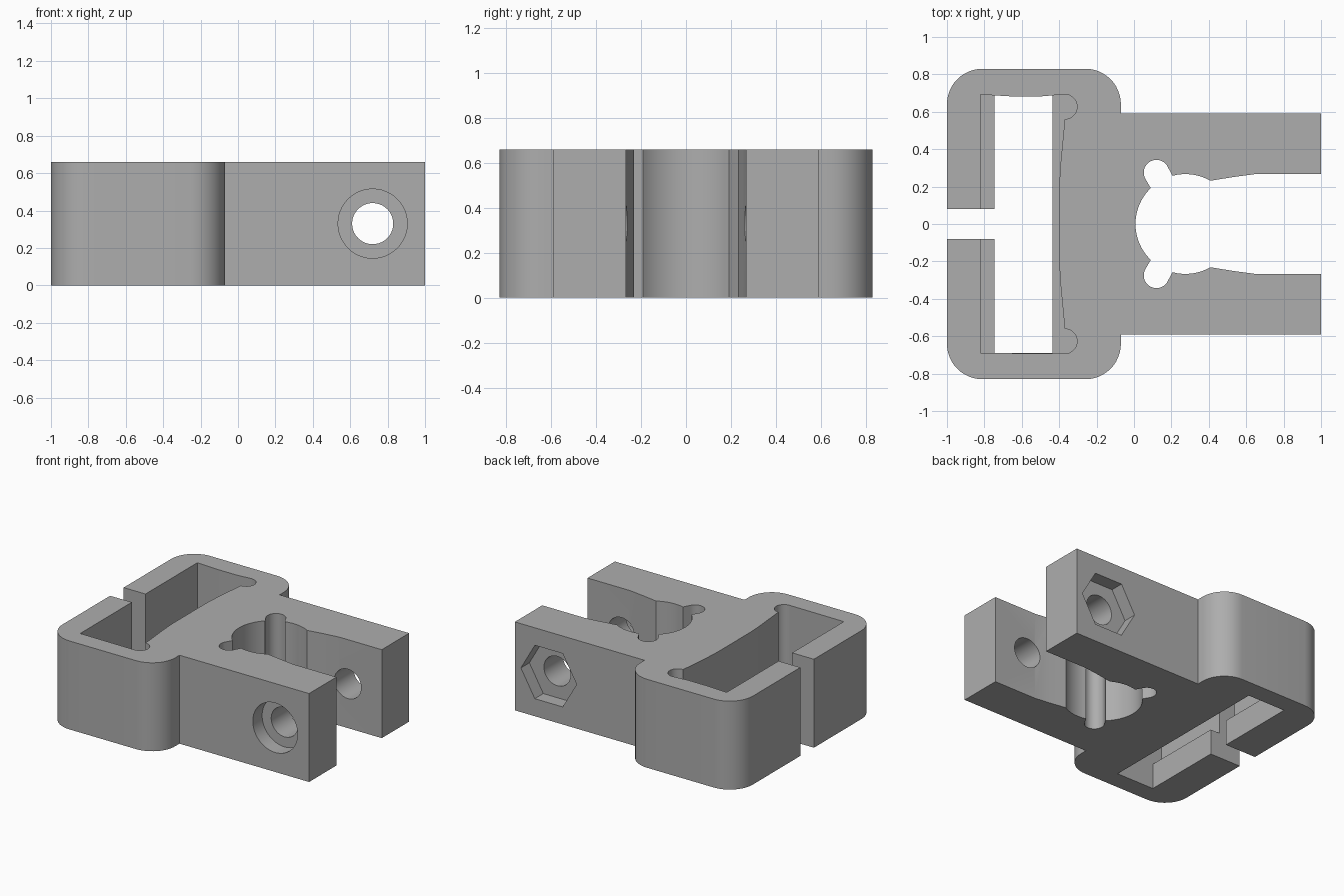
import bpy, bmesh
from math import cos, sin, radians, pi
from mathutils import Matrix

cube = bpy.data.objects.get("Cube")
if cube:
    bpy.data.objects.remove(cube, do_unlink=True)

HEIGHT = 0.66
LEDGE_TOP = 0.19


def arc(cx, cy, r, a0, a1, n):
    """Points on an arc, angles in degrees."""
    steps = [radians(a0 + (a1 - a0) * i / n) for i in range(n + 1)]
    return [(cx + r * cos(a), cy + r * sin(a)) for a in steps]


def mirror_y(points):
    return [(x, -y) for x, y in reversed(points)]


def prism(name, points, z0, z1, matrix=Matrix()):
    """Extrude a closed outline from z0 to z1."""
    bm = bmesh.new()
    base = bm.faces.new([bm.verts.new((x, y, z0)) for x, y in points])
    top = bmesh.ops.extrude_face_region(bm, geom=[base])["geom"]
    verts = [g for g in top if isinstance(g, bmesh.types.BMVert)]
    bmesh.ops.translate(bm, verts=verts, vec=(0, 0, z1 - z0))
    bmesh.ops.recalc_face_normals(bm, faces=bm.faces)
    bm.transform(matrix)
    mesh = bpy.data.meshes.new(name)
    bm.to_mesh(mesh)
    bm.free()
    obj = bpy.data.objects.new(name, mesh)
    bpy.context.collection.objects.link(obj)
    return obj


def cut(target, cutter):
    """Subtract a cutter and discard it."""
    cutter.hide_render = True
    bpy.context.view_layer.objects.active = target
    mod = target.modifiers.new("cut", "BOOLEAN")
    mod.operation = "DIFFERENCE"
    mod.solver = "EXACT"
    mod.object = cutter
    bpy.ops.object.modifier_apply(modifier=mod.name)
    bpy.data.objects.remove(cutter, do_unlink=True)


# Rounded channel block with two clamp arms
half = [(1, 0.59), (-0.07, 0.59)]
half += arc(-0.26, 0.64, 0.19, 0, 90, 12) + arc(-0.81, 0.64, 0.19, 90, 180, 12)
clamp = prism("clamp_body", half + mirror_y(half), 0, HEIGHT)

# Upper pocket with corner reliefs and a bowed wall
relief = arc(-0.37, 0.627, 0.066, -90, 95, 14)
wall = [(-0.4, 0.2), (-0.393, 0.32)]
pocket = mirror_y(wall + relief + [(-0.82, 0.69)])
pocket += wall + relief + [(-0.5, 0.682), (-0.65, 0.682), (-0.82, 0.692)]
cut(clamp, prism("pocket_cutter", pocket, LEDGE_TOP, 1))

# Narrower opening below the ledges, and the slot between the jaws
opening = [(-0.745, -0.69), (-0.435, -0.69), (-0.435, 0.69), (-0.745, 0.69)]
cut(clamp, prism("opening_cutter", opening, -0.2, LEDGE_TOP + 0.05))
slot = [(-1.2, -0.08), (-0.6, -0.08), (-0.6, 0.08), (-1.2, 0.08)]
cut(clamp, prism("slot_cutter", slot, -0.2, 1))

# Round seat with flex reliefs, opening between the arms
side = arc(0.275, 0, 0.267, 180, 134, 10)
side += arc(0.12, 0.275, 0.068, 210, 22, 16)
side += arc(0.275, 0, 0.267, 105, 60, 8)
side += [(0.53, 0.251), (0.65, 0.267), (1.2, 0.267)]
cut(clamp, prism("seat_cutter", side + mirror_y(side)[:-1], -0.2, 1))

# Cross bolt hole, round head recess at the front, hex nut recess at the back
across = Matrix.Translation((0.72, 0, 0.33)) @ Matrix.Rotation(pi / 2, 4, "X")


def ring(r, n):
    return arc(0, 0, r, 0, 360, n)[:-1]


cut(clamp, prism("bolt_cutter", ring(0.11, 40), -1, 1, across))
cut(clamp, prism("head_cutter", ring(0.185, 48), 0.48, 1, across))
cut(clamp, prism("nut_cutter", ring(0.23, 6), -1, -0.49, across))

# Single grey plastic
grey = bpy.data.materials.new("grey_plastic")
grey.use_nodes = True
colour = (0.42, 0.42, 0.42, 1)
grey.diffuse_color = colour
grey.node_tree.nodes["Principled BSDF"].inputs["Base Color"].default_value = colour
clamp.data.materials.clear()
clamp.data.materials.append(grey)

bpy.ops.object.select_all(action="DESELECT")
clamp.select_set(True)
bpy.context.view_layer.objects.active = clamp
bpy.ops.object.shade_smooth_by_angle(angle=radians(25))
